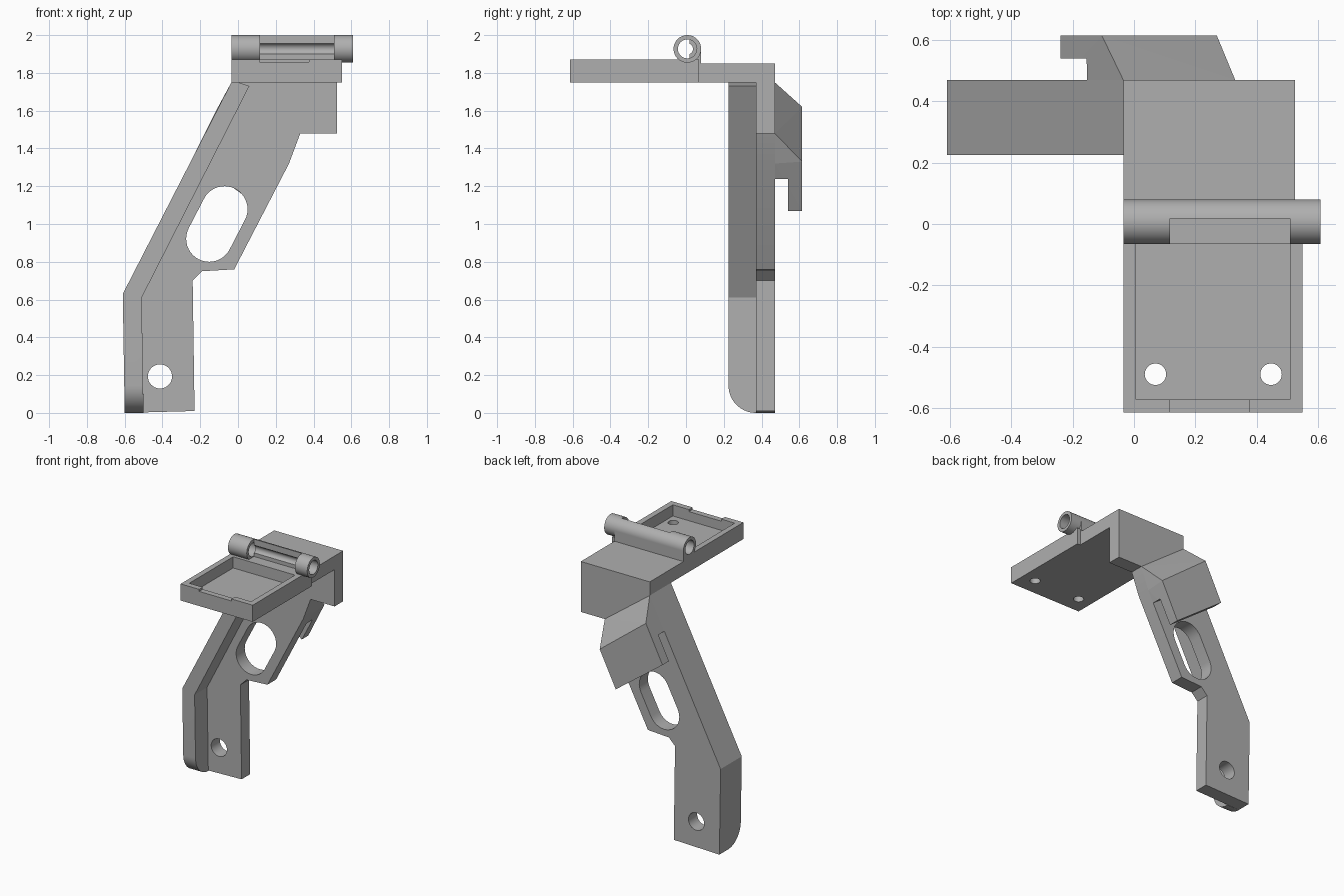
import bpy, bmesh, math
from mathutils import Vector

if "Cube" in bpy.data.objects:
    bpy.data.objects.remove(bpy.data.objects["Cube"])

grey = bpy.data.materials.new("light_grey")
grey.diffuse_color = (0.43, 0.43, 0.43, 1)
grey.use_nodes = True
grey.node_tree.nodes["Principled BSDF"].inputs["Base Color"].default_value = grey.diffuse_color


def prism(name, pts, axis, lo, hi):
    """Extrude a 2D profile along an axis: 'x' takes (y,z), 'y' takes (x,z), 'z' takes (x,y)."""
    place = {'x': lambda a, b, d: (d, a, b),
             'y': lambda a, b, d: (a, d, b),
             'z': lambda a, b, d: (a, b, d)}[axis]
    bm = bmesh.new()
    face = bm.faces.new([bm.verts.new(place(a, b, lo)) for a, b in pts])
    ext = bmesh.ops.extrude_face_region(bm, geom=[face])
    shift = Vector(place(0, 0, hi - lo))
    bmesh.ops.translate(bm, vec=shift, verts=[v for v in ext['geom'] if isinstance(v, bmesh.types.BMVert)])
    bmesh.ops.recalc_face_normals(bm, faces=bm.faces)
    me = bpy.data.meshes.new(name)
    bm.to_mesh(me)
    bm.free()
    me.materials.append(grey)
    ob = bpy.data.objects.new(name, me)
    bpy.context.collection.objects.link(ob)
    return ob


def box(name, x0, x1, y0, y1, z0, z1):
    return prism(name, [(x0, y0), (x1, y0), (x1, y1), (x0, y1)], 'z', z0, z1)


def arc(cx, cy, r, a0, a1, n):
    return [(cx + r * math.cos(math.radians(a0 + (a1 - a0) * i / n)),
             cy + r * math.sin(math.radians(a0 + (a1 - a0) * i / n))) for i in range(n + 1)]


def circle(cx, cy, r, n=40):
    return arc(cx, cy, r, 0, 360, n)[:-1]


def boolean(ob, tools, op='DIFFERENCE'):
    for t in tools:
        m = ob.modifiers.new("bool", 'BOOLEAN')
        m.operation, m.object, m.solver = op, t, 'EXACT'
    bpy.context.view_layer.update()
    dg = bpy.context.evaluated_depsgraph_get()
    me = bpy.data.meshes.new_from_object(ob.evaluated_get(dg))
    ob.modifiers.clear()
    ob.data = me
    for t in tools:
        bpy.data.objects.remove(t)
    return ob


# Arm plate with a long slot and a bolt hole
arm = prism("arm_plate", [(-.6, 0), (-.23, .01), (-.24, .70), (-.19, .75), (-.02, .76), (.27, 1.32),
                          (.33, 1.48), (.525, 1.48), (.525, 1.75), (-.035, 1.75), (-.61, .63)],
            'y', .37, .47)
cx, cz, h, r, tilt = -.112, 1.0, .088, .122, 62.6
dx, dz = h * math.cos(math.radians(tilt)), h * math.sin(math.radians(tilt))
slot = (arc(cx + dx, cz + dz, r, tilt - 90, tilt + 90, 20)
        + arc(cx - dx, cz - dz, r, tilt + 90, tilt + 270, 20))
boolean(arm, [prism("slot_cutter", slot, 'y', .3, .6),
              prism("hole_cutter", circle(-.413, .193, .064), 'y', .3, .6)])

# Side flange with a rounded lower front corner
flange = prism("side_flange", [(-.6, 0), (-.61, .63), (-.035, 1.75), (.0, 1.75), (.06, 1.73),
                               (-.51, .61), (-.50, 0)], 'y', .225, .37)
side = [(.375, 0)] + arc(.37, .145, .145, 270, 180, 14) + [(.225, 1.8), (.375, 1.8)]
boolean(flange, [prism("round_cutter", side, 'x', -1, 1)], 'INTERSECT')

# Rear hook block: slanted parallelogram with a sloping upper face and a clip gap
hook = prism("rear_hook", [(-.035, 1.75), (.33, 1.48), (.27, 1.33), (.14, 1.07), (-.24, 1.35)],
             'y', .47, .615)
bm = bmesh.new()
bm.from_mesh(hook.data)
for v in bm.verts:
    if v.co.y > .6 and v.co.z > 1.7:
        v.co.x, v.co.z = -.105, 1.62
    elif v.co.y > .6 and v.co.z > 1.45:
        v.co.x, v.co.z = .272, 1.335
    elif v.co.y < .6 and abs(v.co.z - 1.33) < .01:
        v.co.x, v.co.z = .27, 1.32
bmesh.ops.remove_doubles(bm, verts=bm.verts, dist=.008)
bmesh.ops.triangulate(bm, faces=bm.faces)
bmesh.ops.recalc_face_normals(bm, faces=bm.faces)
bm.to_mesh(hook.data)
bm.free()
boolean(hook, [prism("gap_cutter", [(-.35, 1.665), (.42, 1.095), (.42, .8), (-.35, .8)], 'y', .46, .54)])

# Top block joining arm and tray
box("top_block", -.035, .525, .07, .47, 1.75, 1.85)

# Tray with recess, front lip notch and two screw holes
tray = box("tray", -.035, .55, -.615, .07, 1.75, 1.872)
boolean(tray, [box("recess_cutter", .006, .508, -.573, -.065, 1.79, 2),
               box("notch_cutter", .115, .377, -.7, -.5, 1.857, 2)]
        + [prism("screw_cutter", circle(x, -.49, .035, 32), 'z', 1.7, 1.9) for x in (.07, .447)])

# Hinge barrel: two open knuckles and a half-open middle
hy, hz, R = .007, 1.927, .073


def knuckle(name, x0, x1, bore):
    ob = prism(name, circle(hy, hz, R, 48), 'x', x0, x1)
    return boolean(ob, [prism("bore_cutter", circle(hy, hz, bore, 40), 'x', x0 - .1, x1 + .1)])


left = knuckle("left_knuckle", -.035, .117, .05)
right = knuckle("right_knuckle", .508, .608, .05)
middle = knuckle("middle_barrel", .117, .508, .03)
boolean(middle, [box("front_cutter", 0, .6, -.2, .018, 1.7, 2.1)])

# Web that carries the barrel
web = box("barrel_web", -.035, .525, .02, .08, 1.85, hz)
boolean(web, [prism("web_cutter", circle(hy, hz, R - .002, 48), 'x', -.1, .7)])

# Smooth only the curved surfaces
for ob in (arm, flange, tray, left, right, middle, web):
    bpy.ops.object.select_all(action='DESELECT')
    ob.select_set(True)
    bpy.context.view_layer.objects.active = ob
    bpy.ops.object.shade_smooth_by_angle(angle=math.radians(25))
